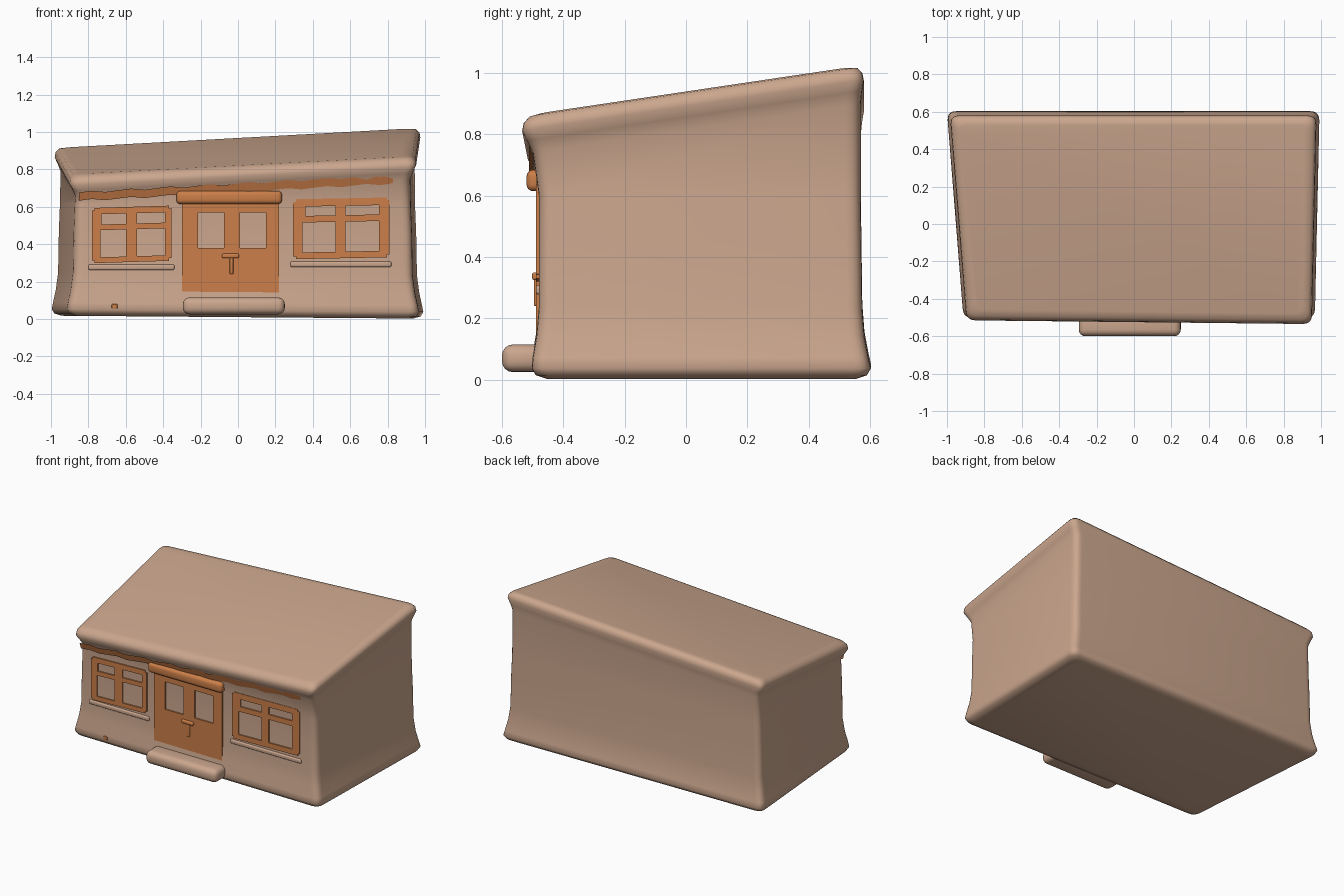
import bpy, bmesh, math
from mathutils import Vector

if "Cube" in bpy.data.objects:
    bpy.data.objects.remove(bpy.data.objects["Cube"])


def material(name, rgb):
    m = bpy.data.materials.new(name)
    m.diffuse_color = (*rgb, 1)
    m.use_nodes = True
    m.node_tree.nodes["Principled BSDF"].inputs["Base Color"].default_value = m.diffuse_color
    return m


TAN = material("tan clay", (0.60, 0.385, 0.27))
ORANGE = material("burnt orange", (0.60, 0.21, 0.065))
WALL_Y = -0.48


def finish(name, bm, mat, angle=40):
    bmesh.ops.recalc_face_normals(bm, faces=bm.faces[:])
    me = bpy.data.meshes.new(name)
    bm.to_mesh(me)
    bm.free()
    me.materials.append(mat)
    ob = bpy.data.objects.new(name, me)
    bpy.context.collection.objects.link(ob)
    bpy.ops.object.select_all(action='DESELECT')
    ob.select_set(True)
    bpy.context.view_layer.objects.active = ob
    bpy.ops.object.shade_smooth_by_angle(angle=math.radians(angle))
    return ob


def roof_z(x, y):
    return 0.89 + 0.147 * y + 0.055 * x


def floor_z(x, y):
    return 0.01 - 0.008 * x


def rounded_ring(corners, r, steps=5):
    """Four corners, counter-clockwise, each replaced by a small curve."""
    pts = []
    for i, c in enumerate(corners):
        c = Vector(c)
        a = c + (Vector(corners[i - 1]) - c).normalized() * r
        b = c + (Vector(corners[(i + 1) % 4]) - c).normalized() * r
        for k in range(steps + 1):
            t = k / steps
            pts.append(a * (1 - t) ** 2 + c * 2 * t * (1 - t) + b * t * t)
    return pts


def house_shell():
    # front y, back y, grow sideways, height, measured from the roof plane?
    levels = [
        (-0.455, 0.555, -0.030, 0.000, False),
        (-0.490, 0.590, 0.008, 0.012, False),
        (-0.503, 0.603, 0.022, 0.035, False),
        (-0.500, 0.595, 0.015, 0.070, False),
        (-0.488, 0.582, 0.000, 0.140, False),
        (-0.480, 0.575, -0.012, 0.230, False),
        (-0.480, 0.572, -0.016, 0.450, False),
        (-0.480, 0.570, -0.022, 0.600, False),
        (-0.490, 0.570, -0.025, -0.125, True),
        (-0.508, 0.574, -0.010, -0.085, True),
        (-0.525, 0.580, 0.006, -0.050, True),
        (-0.520, 0.575, 0.002, -0.025, True),
        (-0.502, 0.560, -0.014, -0.006, True),
        (-0.470, 0.530, -0.045, 0.000, True),
    ]
    bm = bmesh.new()
    rings = []
    for front, back, g, h, on_roof in levels:
        lean = 0.01 if on_roof else 0.0
        corners = [(-0.890 - g, front + lean), (0.945 + g, front - lean),
                   (0.970 + g, back), (-0.978 - g, back)]
        base = roof_z if on_roof else floor_z
        rings.append([bm.verts.new((p.x, p.y, base(p.x, p.y) + h))
                      for p in rounded_ring(corners, 0.05)])
    n = len(rings[0])
    for lo, hi in zip(rings, rings[1:]):
        for i in range(n):
            j = (i + 1) % n
            bm.faces.new((lo[i], lo[j], hi[j], hi[i]))
    bm.faces.new(rings[0][::-1])
    bm.faces.new(rings[-1])
    finish("house_shell", bm, TAN, 60)


def block(name, x, y, z, mat, bevel, tilt=0.0):
    bm = bmesh.new()
    bmesh.ops.create_cube(bm, size=1)
    for v in bm.verts:
        v.co = Vector([(a + b) / 2 + c * (b - a)
                       for c, (a, b) in zip(v.co, (x, y, z))])
        v.co.z += tilt * (v.co.x - sum(x) / 2)
    bmesh.ops.bevel(bm, geom=bm.edges[:], offset=bevel, segments=4,
                    profile=0.5, affect='EDGES')
    return finish(name, bm, mat, 60)


def pierced_plate(name, x, z, panes, depth=0.009, tilt=0.0):
    """Thin painted plate with rectangular openings (x0, x1, z0, z1)."""
    xs = sorted(set(x) | {v for p in panes for v in p[:2]})
    zs = sorted(set(z) | {v for p in panes for v in p[2:]})
    mid = sum(x) / 2
    bm = bmesh.new()
    grid = {(a, b): bm.verts.new((a, WALL_Y - depth, b + tilt * (a - mid)))
            for a in xs for b in zs}
    for a, b in zip(xs, xs[1:]):
        for c, d in zip(zs, zs[1:]):
            u, w = (a + b) / 2, (c + d) / 2
            if not any(p[0] < u < p[1] and p[2] < w < p[3] for p in panes):
                bm.faces.new([grid[k] for k in ((a, c), (b, c), (b, d), (a, d))])
    bmesh.ops.delete(bm, geom=[v for v in bm.verts if not v.link_faces],
                     context='VERTS')
    # Round off the pane and plate corners
    corners = [v for v in bm.verts if v.is_boundary and len(v.link_faces) == 1]
    bmesh.ops.bevel(bm, geom=corners, offset=0.014, segments=2,
                    affect='VERTICES')
    res = bmesh.ops.extrude_face_region(bm, geom=bm.faces[:])
    for v in res["geom"]:
        if isinstance(v, bmesh.types.BMVert):
            v.co.y += depth + 0.001
    return finish(name, bm, ORANGE, 30)


house_shell()

# Windows: two small lights over two tall ones
pierced_plate("left_window_frame", (-0.78, -0.355), (0.305, 0.60),
              [(-0.73, -0.60, 0.51, 0.565), (-0.54, -0.39, 0.51, 0.565),
               (-0.735, -0.60, 0.335, 0.48), (-0.54, -0.39, 0.335, 0.48)],
              tilt=0.03)
pierced_plate("right_window_frame", (0.295, 0.81), (0.325, 0.645),
              [(0.36, 0.52, 0.555, 0.605), (0.575, 0.755, 0.555, 0.605),
               (0.345, 0.52, 0.36, 0.52), (0.575, 0.755, 0.36, 0.52)],
              tilt=0.02)

# Soft sills under the windows
for side, x, z in (("left", (-0.80, -0.34), 0.262), ("right", (0.28, 0.82), 0.278)):
    block(side + "_sill", x, (-0.490, -0.46), (z, z + 0.03), TAN, 0.009)

# Double door with glazed upper panels
pierced_plate("double_door", (-0.30, 0.22), (0.115, 0.68),
              [(-0.215, -0.075, 0.38, 0.57), (0.01, 0.15, 0.38, 0.57)])
block("door_seam", (-0.045, -0.025), (-0.496, -0.47), (0.24, 0.34), ORANGE, 0.006)
block("door_handle", (-0.085, 0.005), (-0.502, -0.47), (0.325, 0.35), ORANGE, 0.008)

# Door canopy and painted strip below the eave
block("door_canopy", (-0.33, 0.235), (-0.520, -0.46), (0.615, 0.685), ORANGE, 0.022)
bm = bmesh.new()
cols = []
for i in range(25):
    x = -0.85 + 1.68 * i / 24
    z = roof_z(x, -0.5)
    wave = 0.006 * math.sin(i * 2.1)
    cols.append([bm.verts.new((x, -0.497, z - 0.137 + wave)),
                 bm.verts.new((x, -0.512, z - 0.093 + wave))])
for (a, b), (c, d) in zip(cols, cols[1:]):
    bm.faces.new((a, c, d, b))
finish("eave_strip", bm, ORANGE)

# Painted spot low on the wall
block("wall_spot", (-0.675, -0.645), (-0.507, -0.49), (0.055, 0.08), ORANGE, 0.004)

# Door step
block("door_step", (-0.295, 0.25), (-0.60, -0.46), (0.025, 0.115), TAN, 0.035)
